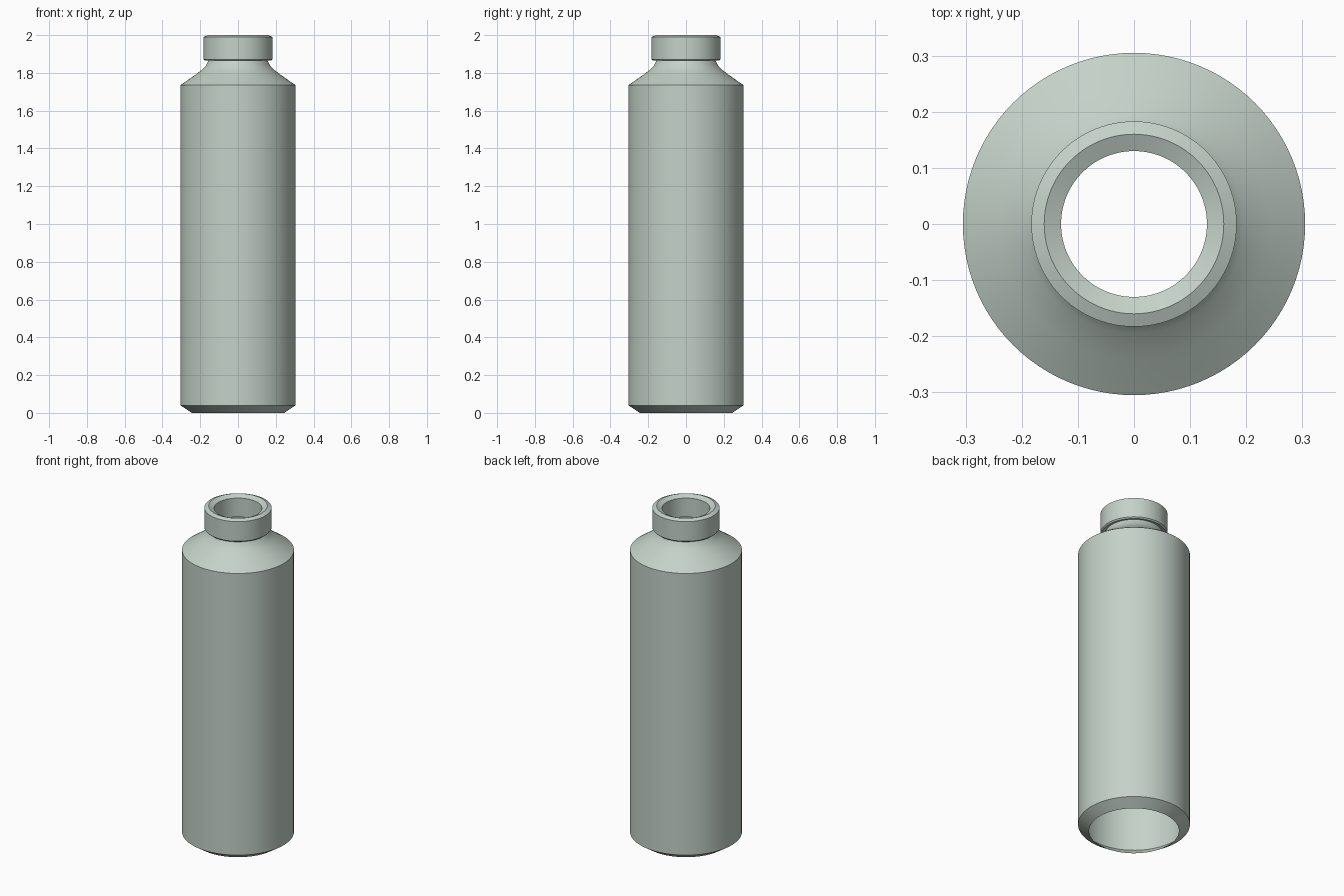
import bpy
import bmesh
import math

cube = bpy.data.objects.get("Cube")
if cube:
    bpy.data.objects.remove(cube, do_unlink=True)

SEGMENTS = 96

sage = bpy.data.materials.new("sage_green")
sage.use_nodes = True
colour = (0.55, 0.64, 0.58, 1)
sage.diffuse_color = colour
sage.node_tree.nodes["Principled BSDF"].inputs["Base Color"].default_value = colour


def lathe(name, profile):
    """Spin a closed (radius, height) profile about the z axis."""
    bm = bmesh.new()
    rings = []
    for r, z in profile:
        angles = [2 * math.pi * i / SEGMENTS for i in range(SEGMENTS)]
        rings.append([bm.verts.new((r * math.cos(a), r * math.sin(a), z)) for a in angles])
    for low, high in zip(rings, rings[1:] + rings[:1]):
        for i in range(SEGMENTS):
            j = (i + 1) % SEGMENTS
            bm.faces.new((low[i], low[j], high[j], high[i]))
    bmesh.ops.recalc_face_normals(bm, faces=bm.faces)
    mesh = bpy.data.meshes.new(name)
    bm.to_mesh(mesh)
    bm.free()
    mesh.materials.append(sage)
    obj = bpy.data.objects.new(name, mesh)
    bpy.context.collection.objects.link(obj)
    bpy.ops.object.select_all(action="DESELECT")
    obj.select_set(True)
    bpy.context.view_layer.objects.active = obj
    bpy.ops.object.shade_smooth_by_angle(angle=math.radians(20))
    return obj


# Hollow body: chamfered open foot, straight wall, concave shoulder, neck
lathe("bottle_body", [
    (0.245, 0.0), (0.305, 0.04), (0.305, 1.735),
    (0.24, 1.78), (0.195, 1.813), (0.17, 1.838), (0.157, 1.865), (0.155, 1.89),
    (0.14, 1.89), (0.14, 1.865), (0.155, 1.835), (0.18, 1.805), (0.29, 1.725),
    (0.29, 0.045),
])

# Collar with a shallow crowned lip around the open mouth
lathe("mouth_collar", [
    (0.15, 1.872), (0.176, 1.865), (0.183, 1.872), (0.183, 1.99),
    (0.16, 2.0), (0.13, 1.986), (0.13, 1.872),
])
